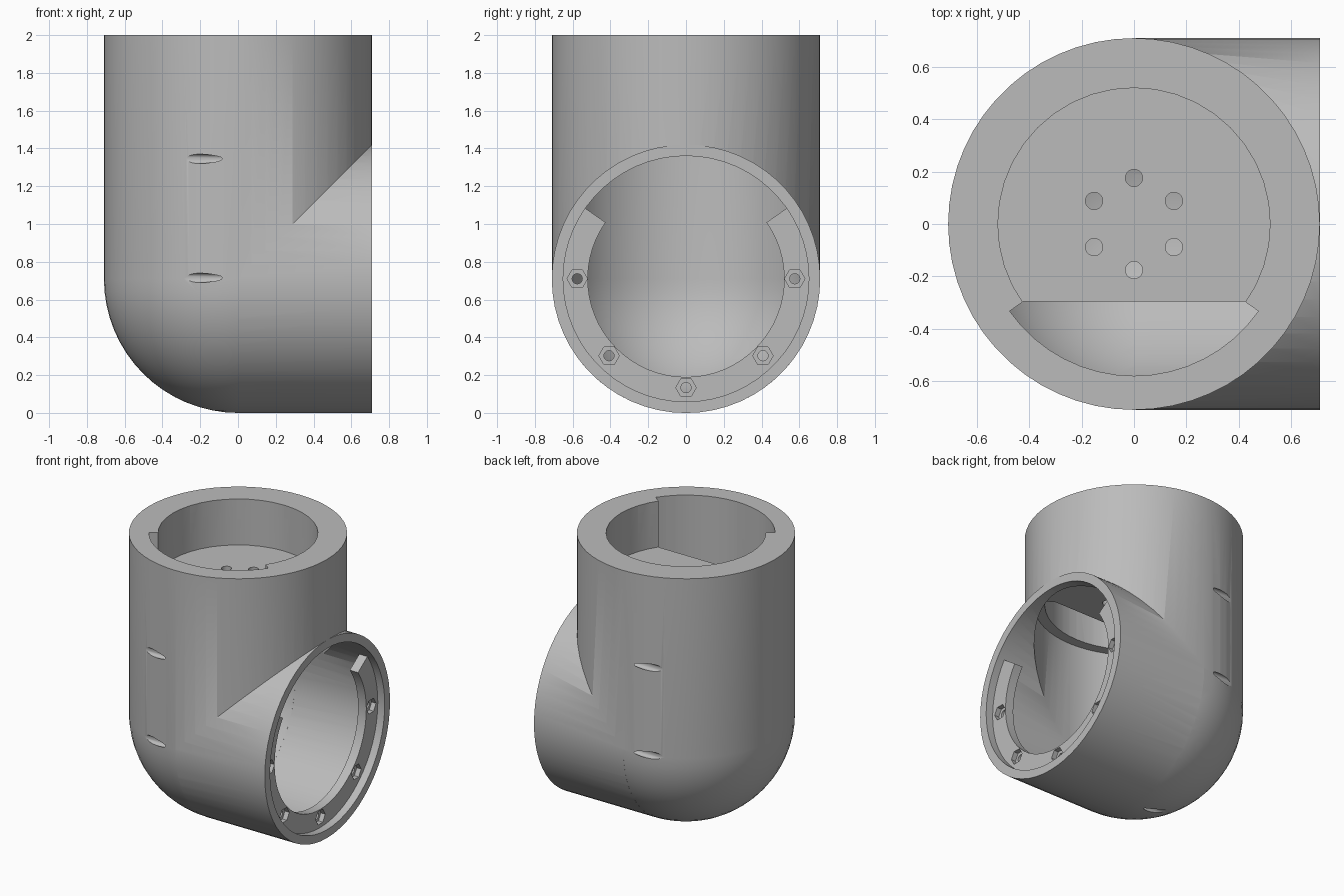
import bpy, bmesh
from math import cos, sin, pi, radians

cube = bpy.data.objects.get("Cube")
if cube:
    bpy.data.objects.remove(cube, do_unlink=True)

R = 0.71        # outer radius, also the height of the arm's axis
CAV = 0.65      # cavity radius
FLOOR_LOW, FLOOR_TOP = 1.5, 1.67

grey = bpy.data.materials.new("plain grey")
grey.use_nodes = True
COLOUR = (0.5, 0.5, 0.5, 1)
grey.diffuse_color = COLOUR
grey.node_tree.nodes["Principled BSDF"].inputs["Base Color"].default_value = COLOUR


def make_object(name, bm):
    bmesh.ops.recalc_face_normals(bm, faces=bm.faces)
    mesh = bpy.data.meshes.new(name)
    bm.to_mesh(mesh)
    bm.free()
    mesh.materials.append(grey)
    ob = bpy.data.objects.new(name, mesh)
    bpy.context.collection.objects.link(ob)
    return ob


def arc(r, start, end, n, cx=0, cy=0):
    """Points from start to end in degrees, both ends included."""
    steps = [radians(start + (end - start) * i / n) for i in range(n + 1)]
    return [(cx + r * cos(a), cy + r * sin(a)) for a in steps]


def circle(r, n, cx=0, cy=0, turn=0):
    return arc(r, turn, turn + 360, n, cx, cy)[:-1]


def prism(name, outline, low, high, axis="z"):
    """Extrude an outline along z (outline in x, y) or along x (outline in y, z)."""
    bm = bmesh.new()

    def ring(d):
        return [bm.verts.new((u, v, d) if axis == "z" else (d, u, v)) for u, v in outline]

    a, b = ring(low), ring(high)
    n = len(outline)
    bm.faces.new(a[::-1])
    bm.faces.new(b)
    for i in range(n):
        j = (i + 1) % n
        bm.faces.new((a[i], a[j], b[j], b[i]))
    return make_object(name, bm)


def round_bottomed(name, r, top, n=60):
    """Upright cylinder ending in a hemisphere centred at height R."""
    bm = bmesh.new()
    profile = [(0, top)] + arc(r, 0, -90, 16, 0, R)
    profile.insert(1, (r, top))
    profile[-1] = (0, R - r)
    verts = [bm.verts.new((x, 0, z)) for x, z in profile]
    edges = [bm.edges.new(p) for p in zip(verts, verts[1:])]
    bmesh.ops.spin(bm, geom=verts + edges, cent=(0, 0, 0), axis=(0, 0, 1),
                   angle=2 * pi, steps=n, use_duplicate=False)
    bmesh.ops.remove_doubles(bm, verts=bm.verts, dist=1e-5)
    return make_object(name, bm)


def combine(ob, tool, operation="DIFFERENCE"):
    """Apply a boolean and discard the tool."""
    tool.hide_render = True
    mod = ob.modifiers.new("cut", "BOOLEAN")
    mod.operation, mod.object, mod.solver = operation, tool, "EXACT"
    deps = bpy.context.evaluated_depsgraph_get()
    mesh = bpy.data.meshes.new_from_object(ob.evaluated_get(deps))
    ob.modifiers.clear()
    ob.data = mesh
    bpy.data.objects.remove(tool, do_unlink=True)


# Elbow shell: round-bottomed upright tube joined with a side arm, then hollowed
body = round_bottomed("elbow_body", R, 2.0)
combine(body, prism("arm", circle(R + 0.0005, 60, 0, R), 0, R, "x"), "UNION")
combine(body, round_bottomed("cavity", CAV, FLOOR_LOW))
combine(body, prism("arm_cavity", circle(CAV + 0.0005, 60, 0, R), 0, 0.8, "x"))

# Top socket with a cable slot beside its floor
combine(body, prism("socket", circle(0.52, 40), FLOOR_TOP, 2.1))
slot = arc(0.58, 215, 325, 16) + arc(0.515, 325, 215, 1)
combine(body, prism("slot", slot, 1.4, 2.1))

# Ring of six holes through the socket floor
for x, y in circle(0.176, 6, turn=90):
    combine(body, prism("floor_hole", circle(0.033, 20, x, y), 1.4, 1.8))

# Shallow screw channels breaking out of the outer wall
channels = [(s * 0.68, z) for s in (-1, 1) for z in (R + 0.005, 1.345)] + [(0, R - 0.68)]
for y, z in channels:
    combine(body, prism("channel", circle(0.025, 20, y, z), -0.8, -0.05, "x"))

# Mounting flange set back inside the arm's mouth, open at the top
outline = arc(0.67, -215, 35, 44, 0, R) + arc(0.52, 35, -215, 44, 0, R)
flange = prism("mounting_flange", outline, 0.59, 0.655, "x")

# Screw holes with hexagonal nut pockets
for y, z in arc(0.576, -180, 0, 4, 0, R):
    combine(flange, prism("nut_pocket", circle(0.054, 6, y, z), 0.62, 0.7, "x"))
    combine(flange, prism("screw_hole", circle(0.027, 20, y, z), 0.5, 0.7, "x"))

# Smooth curved walls, keep sharp rims
for ob in (body, flange):
    bpy.ops.object.select_all(action="DESELECT")
    ob.select_set(True)
    bpy.context.view_layer.objects.active = ob
    bpy.ops.object.shade_smooth_by_angle(angle=radians(30))
